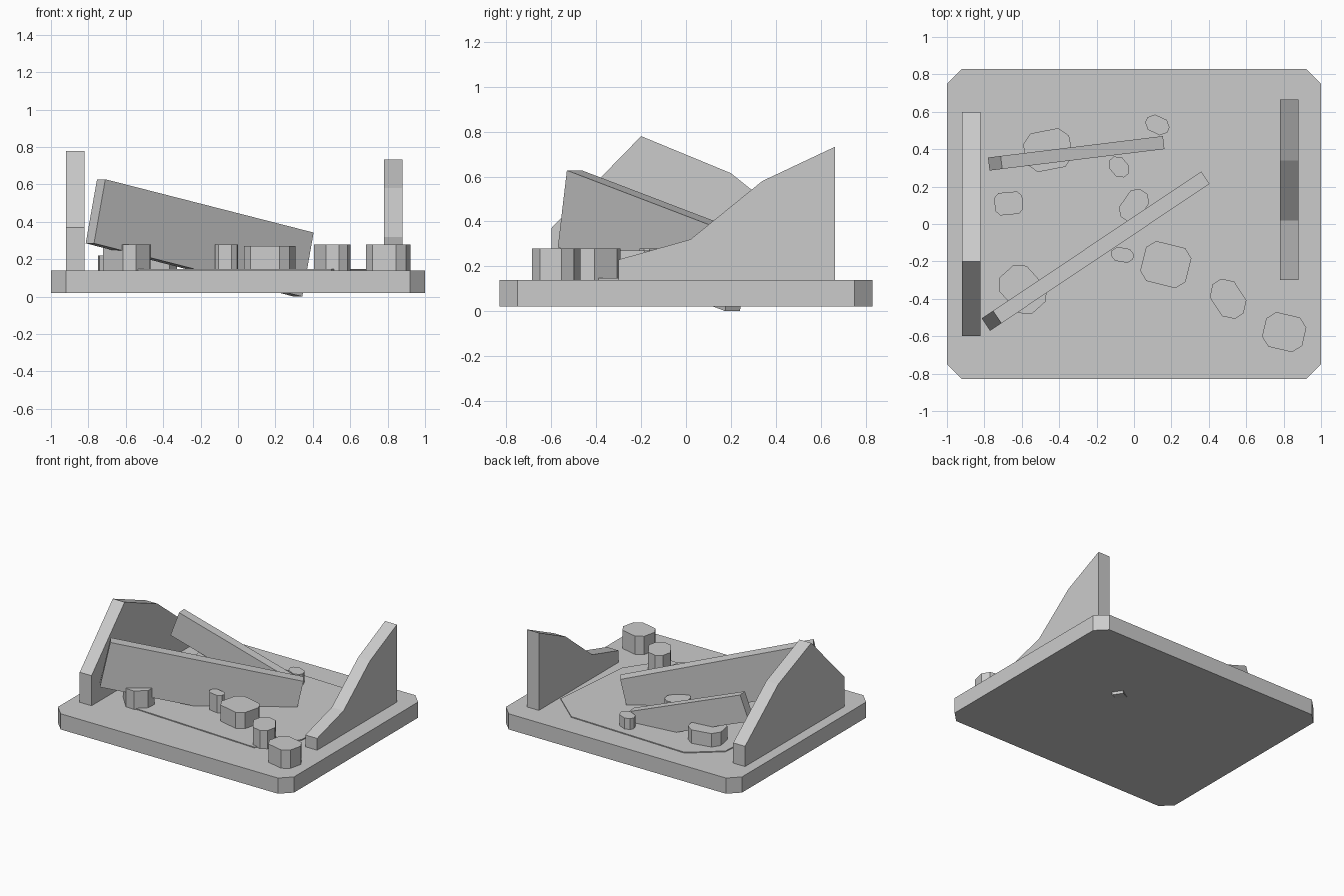
import bpy, bmesh
from math import radians, cos, sin

if "Cube" in bpy.data.objects:
    bpy.data.objects.remove(bpy.data.objects["Cube"])

stone = bpy.data.materials.new("grey_stone")
stone.use_nodes = True
stone.diffuse_color = (0.6, 0.6, 0.6, 1)
stone.node_tree.nodes["Principled BSDF"].inputs["Base Color"].default_value = (0.6, 0.6, 0.6, 1)


def prism(name, outline, depth):
    """Extrude a closed 3D outline along the depth vector."""
    bm = bmesh.new()
    face = bm.faces.new([bm.verts.new(p) for p in outline])
    ext = bmesh.ops.extrude_face_region(bm, geom=[face])
    moved = [g for g in ext["geom"] if isinstance(g, bmesh.types.BMVert)]
    bmesh.ops.translate(bm, verts=moved, vec=depth)
    bmesh.ops.recalc_face_normals(bm, faces=bm.faces)
    mesh = bpy.data.meshes.new(name)
    bm.to_mesh(mesh)
    bm.free()
    mesh.materials.append(stone)
    obj = bpy.data.objects.new(name, mesh)
    bpy.context.collection.objects.link(obj)
    return obj


def clipped_block(name, x, y, width, length, angle, cut, bottom, top):
    """Block with clipped vertical corners, turned about z."""
    w, l = width / 2, length / 2
    pts = [(w, l - cut), (w - cut, l), (cut - w, l), (-w, l - cut),
           (-w, cut - l), (cut - w, -l), (w - cut, -l), (w, cut - l)]
    c, s = cos(radians(angle)), sin(radians(angle))
    ring = [(x + px * c - py * s, y + px * s + py * c, bottom) for px, py in pts]
    return prism(name, ring, (0, 0, top - bottom))


def wall(name, x, profile):
    """Broken upright wall with its profile in the y-z plane."""
    return prism(name, [(x, y, z) for y, z in profile], (0.1, 0, 0))


def slab(name, centre, size, pitch, heading):
    """Fallen slab leaning on the floor."""
    bpy.ops.mesh.primitive_cube_add(size=1, location=centre,
                                    rotation=(0, radians(pitch), radians(heading)))
    obj = bpy.context.object
    obj.name = name
    obj.scale = size
    obj.data.materials.append(stone)


# Base with a thin layer of debris
clipped_block("base", 0, 0, 2, 1.66, 0, 0.08, 0.02, 0.14)
debris = [(-0.56, -0.47), (0.5, -0.52), (0.7, -0.23), (0.76, 0.43),
          (0.53, 0.63), (-0.45, 0.66), (-0.67, 0.48), (-0.72, -0.2)]
prism("debris_layer", [(x, y, 0.13) for x, y in debris], (0, 0, 0.017))

# Broken side walls
wall("right_wall", -0.92, [(-0.6, 0.13), (-0.6, 0.37), (-0.2, 0.78),
                           (0.2, 0.615), (0.6, 0.295), (0.6, 0.13)])
wall("left_wall", 0.78, [(-0.3, 0.13), (-0.3, 0.23), (0.02, 0.32),
                         (0.34, 0.58), (0.665, 0.733), (0.665, 0.13)])

# Fallen slabs
slab("large_slab", (-0.205, -0.145, 0.314), (1.37, 0.08, 0.35), 12, 33.8)
slab("small_slab", (-0.309, 0.378, 0.289), (0.93, 0.07, 0.2), 20, 7)

# Rubble: x, y, width, length, angle, corner cut, top height
rubble = [
    (-0.46, 0.395, 0.25, 0.21, 11, 0.05, 0.25),
    (0.125, 0.53, 0.13, 0.09, -25, 0.03, 0.23),
    (-0.08, 0.305, 0.12, 0.09, -50, 0.03, 0.22),
    (-0.67, 0.11, 0.15, 0.12, 5, 0.025, 0.22),
    (0, 0.1, 0.18, 0.12, 55, 0.035, 0.23),
    (-0.595, -0.35, 0.26, 0.2, -48, 0.05, 0.28),
    (-0.062, -0.165, 0.12, 0.075, -10, 0.025, 0.28),
    (0.17, -0.217, 0.25, 0.22, -14, 0.045, 0.27),
    (0.503, -0.4, 0.22, 0.155, -57, 0.05, 0.28),
    (0.803, -0.578, 0.22, 0.19, -13, 0.045, 0.28),
]
for i, (x, y, w, l, angle, cut, top) in enumerate(rubble, 1):
    clipped_block(f"rubble_{i}", x, y, w, l, angle, cut, 0.13, top)
